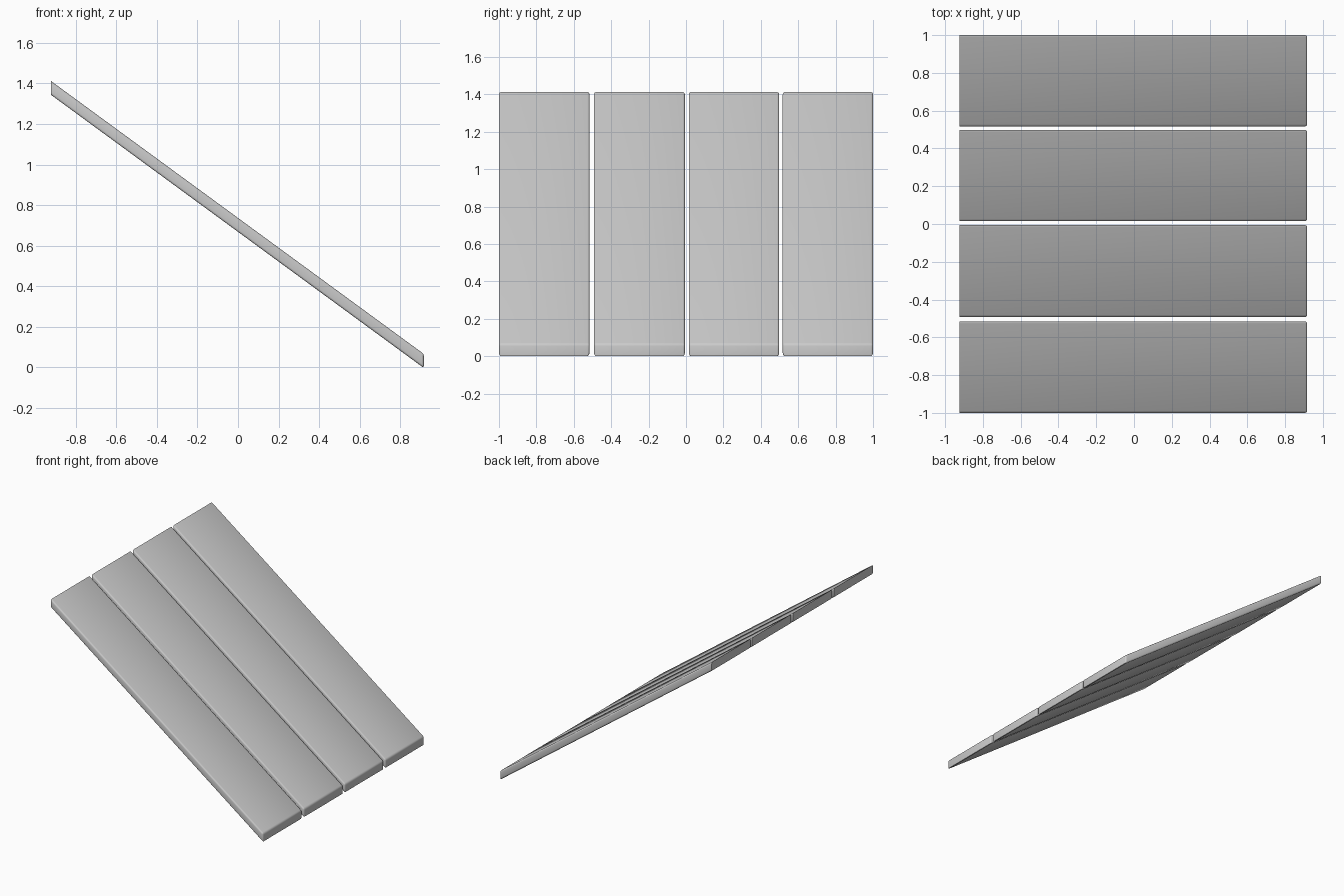
import bpy, bmesh, math

if "Cube" in bpy.data.objects:
    bpy.data.objects.remove(bpy.data.objects["Cube"])

X0, X1 = -0.923, 0.917          # upper and lower ends
PROFILE = [(X0, 1.412), (X0, 1.344), (X1, -0.005), (X1, 0.064)]
SPANS = [(-1.0, -0.516), (-0.492, -0.006), (0.015, 0.498), (0.517, 1.0)]


def plank(name, y0, y1):
    # Sloping board with upright ends
    bm = bmesh.new()
    face = bm.faces.new([bm.verts.new((x, y0, z)) for x, z in PROFILE])
    ext = bmesh.ops.extrude_face_region(bm, geom=[face])
    for v in ext["geom"]:
        if isinstance(v, bmesh.types.BMVert):
            v.co.y = y1
    bmesh.ops.recalc_face_normals(bm, faces=bm.faces)
    # Round every edge except those around the upper end, which is cut square
    edges = [e for e in bm.edges if max(v.co.x for v in e.verts) > 0]
    bmesh.ops.bevel(bm, geom=edges, offset=0.011, segments=3,
                    profile=0.5, affect='EDGES', clamp_overlap=True)
    # Rest the lower end on the floor
    low = min(v.co.z for v in bm.verts)
    for v in bm.verts:
        if v.co.x > 0:
            v.co.z -= low
    bmesh.ops.recalc_face_normals(bm, faces=bm.faces)
    mesh = bpy.data.meshes.new(name)
    bm.to_mesh(mesh)
    bm.free()
    obj = bpy.data.objects.new(name, mesh)
    bpy.context.collection.objects.link(obj)
    bpy.context.view_layer.objects.active = obj
    obj.select_set(True)
    bpy.ops.object.shade_smooth_by_angle(angle=math.radians(35))
    obj.select_set(False)


for i, (a, b) in enumerate(SPANS, 1):
    plank(f"plank_{i}", a, b)
